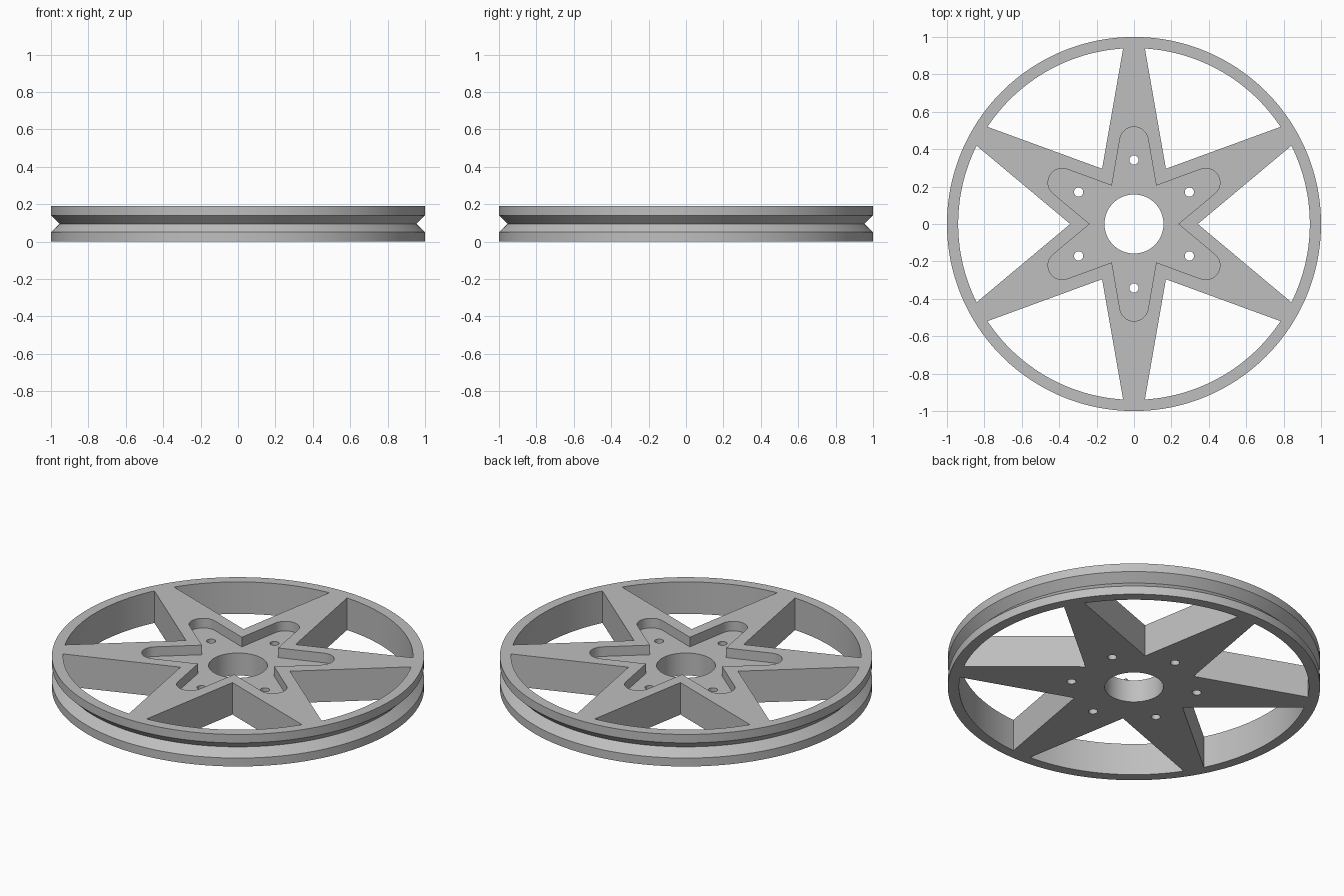
import bpy, bmesh, math
from mathutils import Vector, Matrix

old = bpy.data.objects.get("Cube")
if old:
    bpy.data.objects.remove(old, do_unlink=True)

HEIGHT = 0.19
RIM_INNER = 0.94
VALLEY = 0.341          # where neighbouring spokes meet
TIP_ANGLE = 3.55        # half angle of a spoke tip at the rim
POCKET_FLOOR = 0.133


def polar(r, deg):
    a = math.radians(deg)
    return (r * math.cos(a), r * math.sin(a))


def circle(r, n, centre=(0, 0)):
    return [(centre[0] + x, centre[1] + y)
            for x, y in (polar(r, 360 * i / n) for i in range(n))]


def rotate(points, deg):
    turn = Matrix.Rotation(math.radians(deg), 2)
    return [tuple(turn @ Vector(p)) for p in points]


def add_prism(bm, outline, z0, z1):
    """Closed prism from a counter-clockwise outline."""
    low = [bm.verts.new((x, y, z0)) for x, y in outline]
    high = [bm.verts.new((x, y, z1)) for x, y in outline]
    bm.faces.new(low[::-1])
    bm.faces.new(high)
    n = len(outline)
    for i in range(n):
        j = (i + 1) % n
        bm.faces.new((low[i], low[j], high[j], high[i]))


def make_object(name, bm):
    bmesh.ops.recalc_face_normals(bm, faces=bm.faces)
    mesh = bpy.data.meshes.new(name)
    bm.to_mesh(mesh)
    bm.free()
    obj = bpy.data.objects.new(name, mesh)
    bpy.context.collection.objects.link(obj)
    return obj


# Solid disc with a V groove around its edge
bm = bmesh.new()
SEGMENTS = 192
profile = [(1, 0), (1, 0.05), (0.954, HEIGHT / 2), (1, 0.14), (1, HEIGHT)]
rings = [[bm.verts.new((x, y, z)) for x, y in circle(r, SEGMENTS)]
         for r, z in profile]
for a, b in zip(rings, rings[1:]):
    for i in range(SEGMENTS):
        j = (i + 1) % SEGMENTS
        bm.faces.new((a[i], a[j], b[j], b[i]))
bm.faces.new(rings[0][::-1])
bm.faces.new(rings[-1])
wheel = make_object("grooved_wheel", bm)

# Windows between the six spokes, hub bore and bolt holes
bm = bmesh.new()
half = 30 - TIP_ANGLE
window = [(VALLEY, 0)] + [polar(RIM_INNER, -half + 2 * half * i / 32) for i in range(33)]
for k in range(6):
    add_prism(bm, rotate(window, 60 * k), -0.1, 0.3)
    add_prism(bm, circle(0.025, 16, polar(0.342, 30 + 60 * k)), -0.1, 0.3)
add_prism(bm, circle(0.158, 64), -0.1, 0.3)
through_cutter = make_object("through_cutter", bm)

# Star-shaped pocket with rounded arms, recessed into the top
bm = bmesh.new()
arm = [polar(0.237, -30)]
arm += [(0.443 + x, y) for x, y in (polar(0.076, -80 + 160 * i / 20) for i in range(21))]
pocket = [p for k in range(6) for p in rotate(arm, 30 + 60 * k)]
add_prism(bm, pocket, POCKET_FLOOR, 0.3)
pocket_cutter = make_object("pocket_cutter", bm)

# Cut the disc, then drop the cutters
bpy.ops.object.select_all(action='DESELECT')
bpy.context.view_layer.objects.active = wheel
wheel.select_set(True)
for cutter in (pocket_cutter, through_cutter):
    cutter.hide_render = True
    mod = wheel.modifiers.new(cutter.name, 'BOOLEAN')
    mod.operation = 'DIFFERENCE'
    mod.solver = 'EXACT'
    mod.object = cutter
    bpy.ops.object.modifier_apply(modifier=mod.name)
    bpy.data.objects.remove(cutter, do_unlink=True)

# Single grey material
grey = bpy.data.materials.new("plain_grey")
grey.use_nodes = True
colour = (0.52, 0.52, 0.52, 1)
grey.diffuse_color = colour
grey.node_tree.nodes["Principled BSDF"].inputs["Base Color"].default_value = colour
wheel.data.materials.clear()
wheel.data.materials.append(grey)
bpy.ops.object.shade_smooth_by_angle(angle=math.radians(30))
